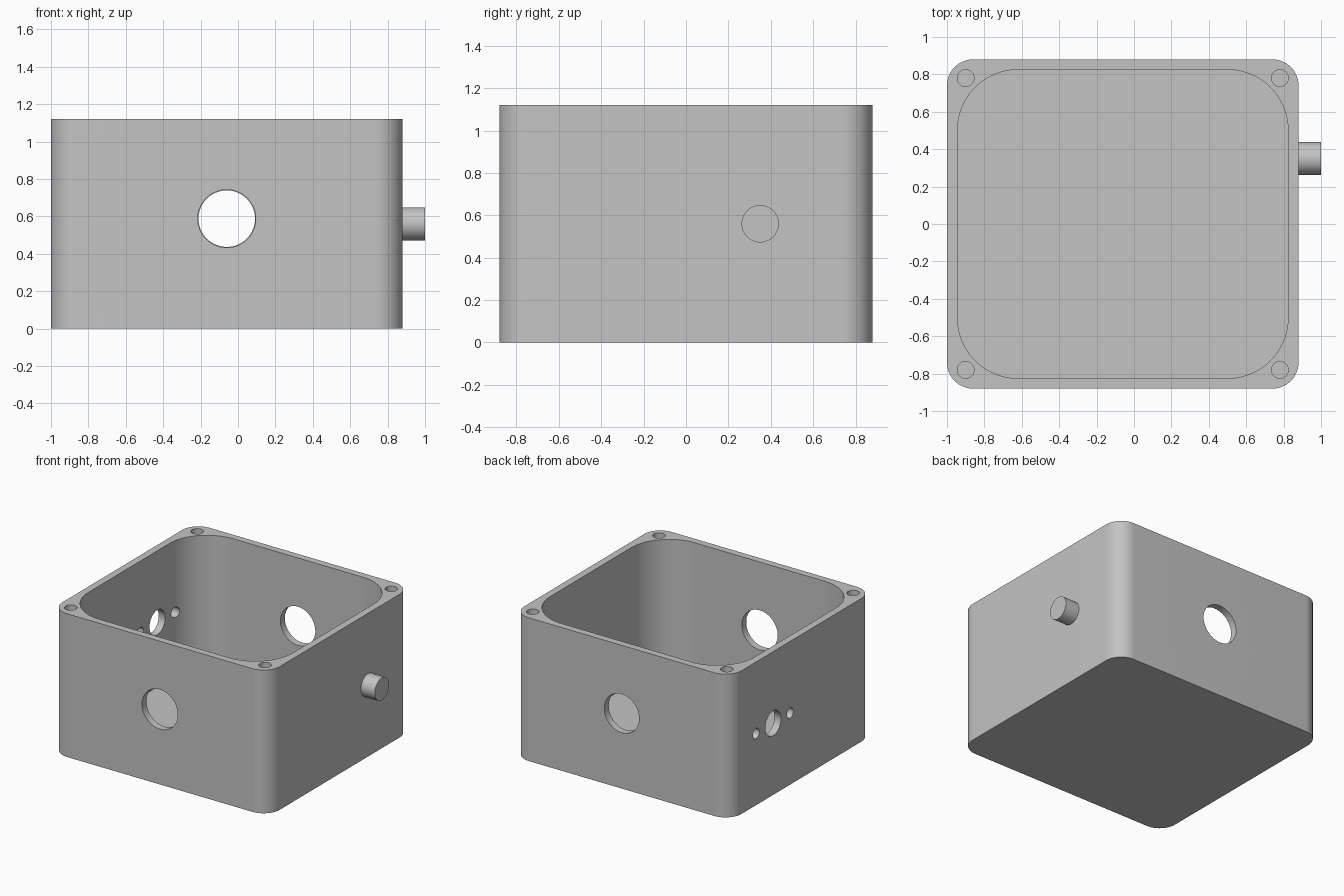
import bpy, bmesh, math
from mathutils import Matrix, Vector

if "Cube" in bpy.data.objects:
    bpy.data.objects.remove(bpy.data.objects["Cube"], do_unlink=True)

grey = bpy.data.materials.new("plain_grey")
grey.use_nodes = True
COLOUR = (0.55, 0.55, 0.55, 1)
grey.diffuse_color = COLOUR
grey.node_tree.nodes["Principled BSDF"].inputs["Base Color"].default_value = COLOUR

CX = -0.06          # centre of the housing in x
HEIGHT = 1.12
FLOOR = 0.055


def finish(name, bm):
    bmesh.ops.recalc_face_normals(bm, faces=bm.faces)
    mesh = bpy.data.meshes.new(name)
    bm.to_mesh(mesh)
    bm.free()
    mesh.materials.append(grey)
    obj = bpy.data.objects.new(name, mesh)
    bpy.context.collection.objects.link(obj)
    return obj


def rounded_block(name, hx, hy, radius, z0, z1, steps=16):
    """Upright prism with rounded vertical corners."""
    bm = bmesh.new()
    verts = []
    for q, (sx, sy) in enumerate([(1, 1), (-1, 1), (-1, -1), (1, -1)]):
        for i in range(steps + 1):
            a = math.pi / 2 * (q + i / steps)
            verts.append(bm.verts.new((CX + sx * (hx - radius) + radius * math.cos(a),
                                       sy * (hy - radius) + radius * math.sin(a), z0)))
    base = bm.faces.new(verts)
    side = bmesh.ops.extrude_face_region(bm, geom=[base], use_keep_orig=True)
    top = [v for v in side["geom"] if isinstance(v, bmesh.types.BMVert)]
    bmesh.ops.translate(bm, verts=top, vec=(0, 0, z1 - z0))
    return finish(name, bm)


def rod(name, start, end, radius, segments=48):
    """Cylinder running from start to end."""
    start, end = Vector(start), Vector(end)
    axis = end - start
    turn = Vector((0, 0, 1)).rotation_difference(axis).to_matrix().to_4x4()
    bm = bmesh.new()
    bmesh.ops.create_cone(bm, cap_ends=True, segments=segments, radius1=radius,
                          radius2=radius, depth=axis.length,
                          matrix=Matrix.Translation((start + end) / 2) @ turn)
    return finish(name, bm)


def select(obj):
    bpy.ops.object.select_all(action='DESELECT')
    obj.select_set(True)
    bpy.context.view_layer.objects.active = obj


def cut(target, cutter):
    cutter.hide_render = True
    mod = target.modifiers.new("cut", 'BOOLEAN')
    mod.operation = 'DIFFERENCE'
    mod.solver = 'EXACT'
    mod.object = cutter
    select(target)
    bpy.ops.object.modifier_apply(modifier=mod.name)
    bpy.data.objects.remove(cutter, do_unlink=True)


# Open housing with a rounded cavity
housing = rounded_block("housing", 0.94, 0.88, 0.14, 0, HEIGHT)
cut(housing, rounded_block("cavity", 0.884, 0.825, 0.325, FLOOR, HEIGHT + 0.2, 24))

# Large round openings in the front and back walls
mid = (HEIGHT + FLOOR) / 2
for side, radius in ((-1, 0.155), (1, 0.151)):
    cut(housing, rod("opening", (CX, side * 0.7, mid), (CX, side * 1.0, mid), radius, 64))

# Row of three holes in the right-hand wall
for offset, radius in ((-0.21, 0.04), (0, 0.097), (0.21, 0.04)):
    y = 0.352 + offset
    cut(housing, rod("side_hole", (-1.1, y, 0.56), (-0.85, y, 0.56), radius))

# Screw holes in the rim corners
for sx in (-1, 1):
    for sy in (-1, 1):
        x, y = CX + sx * 0.84, sy * 0.78
        cut(housing, rod("screw_hole", (x, y, HEIGHT - 0.4), (x, y, HEIGHT + 0.1), 0.045, 32))

# Short peg on the left-hand wall
peg = rod("side_peg", (0.86, 0.35, 0.56), (1, 0.35, 0.56), 0.088)

for obj in (housing, peg):
    select(obj)
    bpy.ops.object.shade_smooth_by_angle(angle=math.radians(30))
